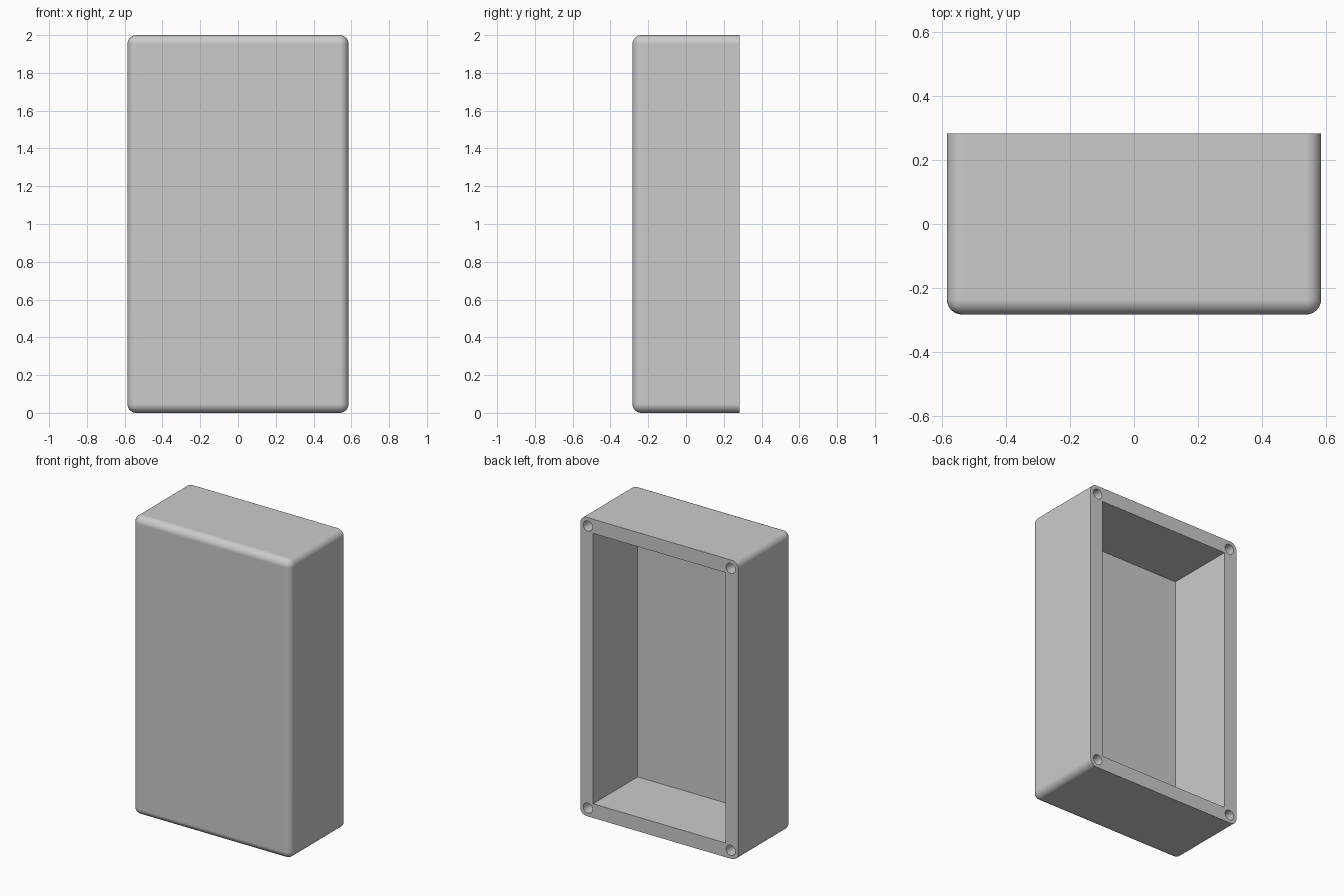
import bpy, bmesh, math
from mathutils import Matrix

cube = bpy.data.objects.get("Cube")
if cube:
    bpy.data.objects.remove(cube, do_unlink=True)

W, D, H = 1.17, 0.566, 2.0      # outer size
WALL, ROUND = 0.095, 0.047
HOLE_INSET, HOLE_R, HOLE_DEPTH = 0.056, 0.034, 0.3

grey = bpy.data.materials.new("grey_plastic")
grey.use_nodes = True
colour = (0.6, 0.6, 0.6, 1)
grey.diffuse_color = colour
grey.node_tree.nodes["Principled BSDF"].inputs["Base Color"].default_value = colour


def finish(bm, name):
    mesh = bpy.data.meshes.new(name)
    bm.to_mesh(mesh)
    bm.free()
    ob = bpy.data.objects.new(name, mesh)
    mesh.materials.append(grey)
    bpy.context.collection.objects.link(ob)
    return ob


def box(size, centre):
    bm = bmesh.new()
    bmesh.ops.create_cube(bm, size=1, matrix=Matrix.Translation(centre) @ Matrix.Diagonal((*size, 1)))
    return bm


# Outer shell: every edge rounded except those of the open back rim
bm = box((W, D, H), (0, 0, H / 2))
edges = [e for e in bm.edges if min(v.co.y for v in e.verts) < 0]
bmesh.ops.bevel(bm, geom=edges, offset=ROUND, segments=8, profile=0.5, affect='EDGES')
shell = finish(bm, "enclosure_shell")

# Cavity cutter, running out through the back
depth = D - WALL + 0.1
cutters = [finish(box((W - 2 * WALL, depth, H - 2 * WALL),
                      (0, -D / 2 + WALL + depth / 2, H / 2)), "cavity_cutter")]

# Screw hole cutters in the four rim corners
bm = bmesh.new()
for sx in (-1, 1):
    for sz in (-1, 1):
        place = Matrix.Translation((sx * (W / 2 - HOLE_INSET), D / 2,
                                    H / 2 + sz * (H / 2 - HOLE_INSET)))
        bmesh.ops.create_cone(bm, cap_ends=True, segments=32, radius1=HOLE_R, radius2=HOLE_R,
                              depth=2 * HOLE_DEPTH, matrix=place @ Matrix.Rotation(math.pi / 2, 4, 'X'))
cutters.append(finish(bm, "screw_hole_cutter"))

bpy.ops.object.select_all(action='DESELECT')
shell.select_set(True)
bpy.context.view_layer.objects.active = shell
for cutter in cutters:
    mod = shell.modifiers.new(cutter.name, 'BOOLEAN')
    mod.operation, mod.solver, mod.object = 'DIFFERENCE', 'EXACT', cutter
    bpy.ops.object.modifier_apply(modifier=mod.name)
    bpy.data.objects.remove(cutter, do_unlink=True)

# Smooth rounded edges, flat walls
bpy.ops.object.shade_smooth_by_angle(angle=math.radians(30))
normals = shell.modifiers.new("flat_walls", 'WEIGHTED_NORMAL')
normals.keep_sharp = True
